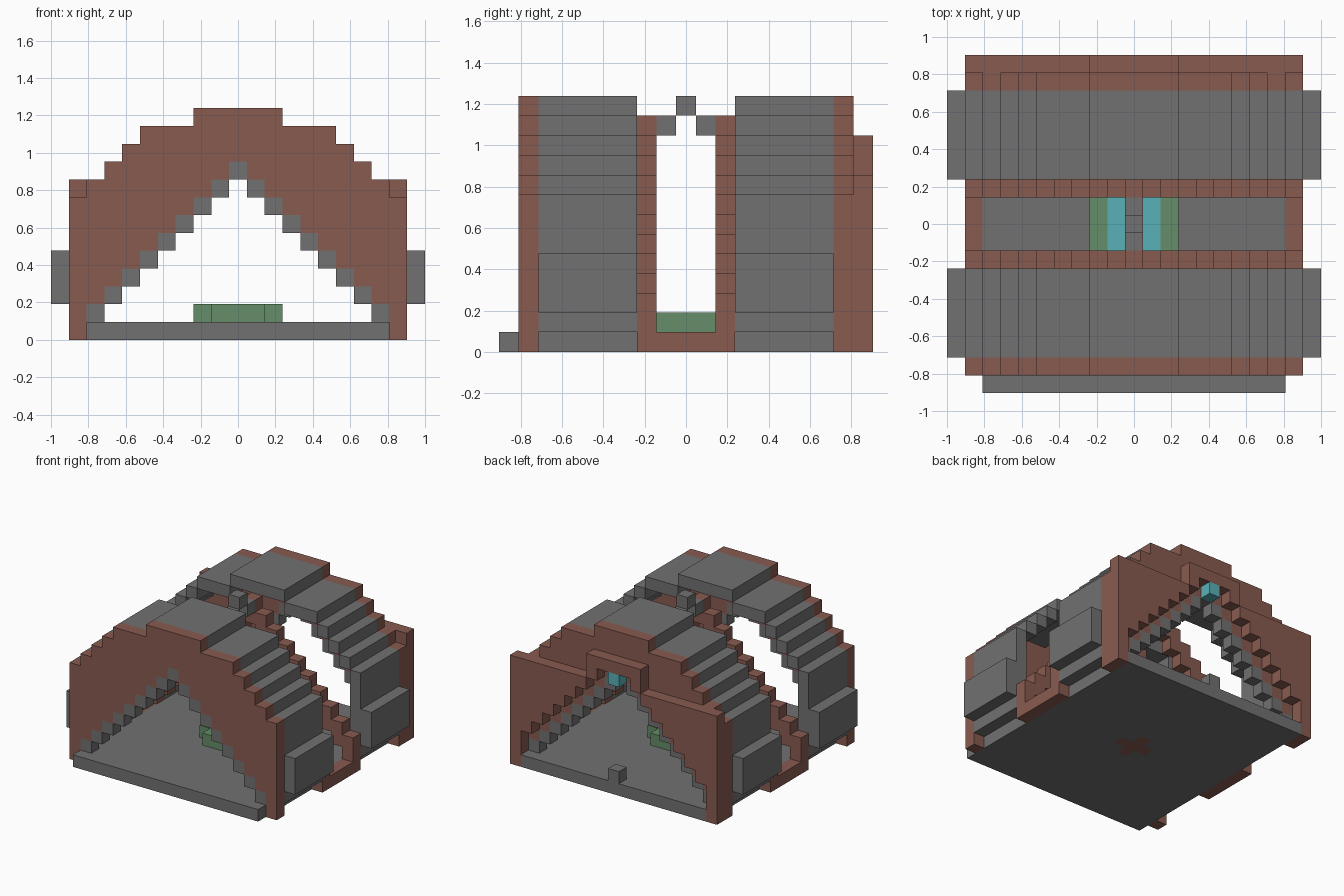
import bpy, bmesh
from mathutils import Vector

if "Cube" in bpy.data.objects:
    bpy.data.objects.remove(bpy.data.objects["Cube"], do_unlink=True)

U = 2 / 21  # edge of one building block


def material(name, rgb):
    mat = bpy.data.materials.new(name)
    mat.use_nodes = True
    color = (*rgb, 1)
    mat.diffuse_color = color
    mat.node_tree.nodes["Principled BSDF"].inputs["Base Color"].default_value = color
    return mat


BROWN = material("brown clay", (0.25, 0.105, 0.08))
GRAY = material("gray stone", (0.17, 0.165, 0.165))
GREEN = material("green stone", (0.13, 0.27, 0.14))
CYAN = material("cyan water", (0.1, 0.44, 0.48))


def box(xs, ys, zs):
    """All blocks in inclusive ranges."""
    return {(x, y, z) for x in range(xs[0], xs[1] + 1)
            for y in range(ys[0], ys[1] + 1) for z in range(zs[0], zs[1] + 1)}


def arch(half, ys, low, high):
    """Mirrored columns, filled from low(|x|) up to high(|x|)."""
    cells = set()
    for x in range(-half, half + 1):
        cells |= box((x, x), ys, (low(abs(x)), high(abs(x)) - 1))
    return cells


def part(name, cells, mat):
    """Skin a group of blocks with outer faces only."""
    bm = bmesh.new()
    for cell in cells:
        center = Vector(cell) + Vector((0, 0, 0.5))
        for axis in range(3):
            for sign in (-1, 1):
                near = list(cell)
                near[axis] += sign
                if tuple(near) in cells:
                    continue
                n, a, b = Vector(), Vector(), Vector()
                n[axis] = sign / 2
                a[(axis + 1) % 3] = 0.5
                b[(axis + 2) % 3] = sign / 2
                corners = (-a - b, a - b, a + b, b - a)
                bm.faces.new([bm.verts.new((center + n + c) * U) for c in corners])
    bmesh.ops.remove_doubles(bm, verts=bm.verts, dist=U / 100)
    bmesh.ops.dissolve_limit(bm, angle_limit=0.01, verts=bm.verts, edges=bm.edges)
    mesh = bpy.data.meshes.new(name)
    bm.to_mesh(mesh)
    bm.free()
    mesh.materials.append(mat)
    obj = bpy.data.objects.new(name, mesh)
    bpy.context.collection.objects.link(obj)


def roof(x):
    """Height of the round vault over column x."""
    return 13 if x < 3 else 12 if x < 6 else 17 - x


# Floor, with an earth patch below the pool
patch = box((-1, 1), (0, 0), (0, 0)) | box((0, 0), (-1, 1), (0, 0))
part("floor", box((-8, 8), (-9, 9), (0, 0)) - patch, GRAY)
part("pool_bed", patch, BROWN)

# Pool with its green rim
water = box((-1, 1), (-1, 1), (1, 1))
rim = box((-2, 2), (-1, 1), (1, 1)) | box((-1, 1), (-2, 2), (1, 1))
part("pool_water", water, CYAN)
part("pool_rim", rim - water, GREEN)

for side, label in ((-1, "front"), (1, "back")):
    def span(a, b):
        return tuple(sorted((side * a, side * b)))

    # End wall with a triangular opening lined in stone
    part(label + "_end_wall",
         arch(9, span(8, 8), lambda x: 10 - x if x < 9 else 0, roof), BROWN)
    part(label + "_opening_trim",
         arch(8, span(8, 8), lambda x: 9 - x, lambda x: 10 - x), GRAY)

    # Thin stepped vault and its side bulges
    shell = arch(9, span(3, 7), lambda x: roof(x) - 1 if x < 9 else 1, roof)
    for x in (-10, 10):
        shell |= box((x, x), span(3, 7), (2, 4))
    part(label + "_vault", shell, GRAY)

    # Stepped gable frame facing the middle gap
    part(label + "_gable_frame",
         arch(9, span(2, 2), lambda x: 10 - x, lambda x: 12 - x), BROWN)

# Sills along the open middle
for x, label in ((-9, "right"), (9, "left")):
    part(label + "_sill", box((x, x), (-2, 2), (0, 0)), BROWN)

# Bridge between the gable tops
part("ridge_bridge", {(0, -1, 11), (0, 0, 12), (0, 1, 11)}, GRAY)

# Outer back wall with raised frame, lamp and threshold block
part("back_facade",
     arch(9, (9, 9), lambda x: min(10, 11 - x) if x < 9 else 0,
          lambda x: 11 if x < 3 else 9), BROWN)
part("back_lamp", {(0, 9, 9)}, CYAN)
part("threshold_block", {(0, 9, 1)}, GRAY)
